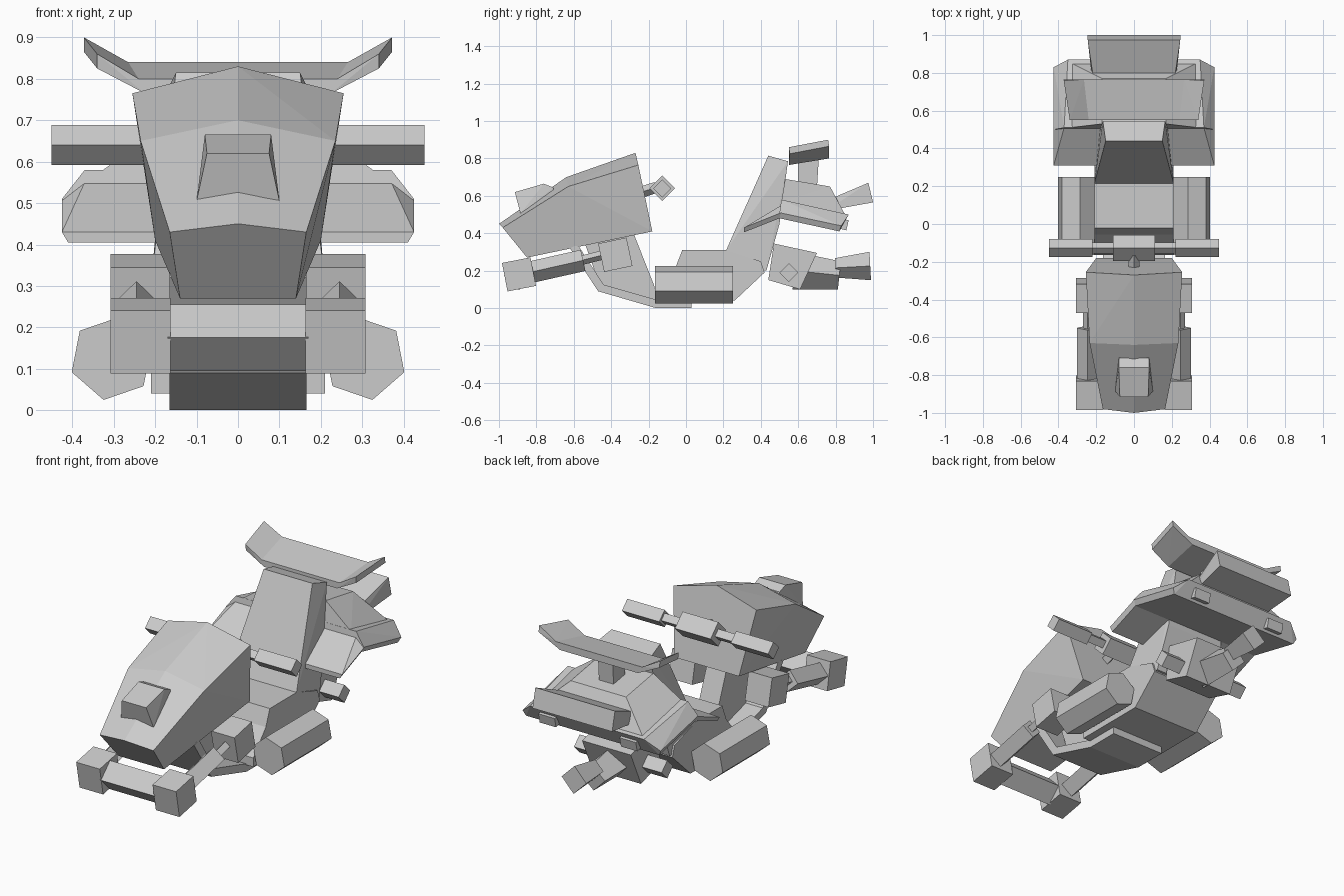
import bpy
import bmesh
from math import radians
from mathutils import Matrix, Vector

default_cube = bpy.data.objects.get("Cube")
if default_cube:
    bpy.data.objects.remove(default_cube, do_unlink=True)

# One plain painted metal for the whole vehicle
grey = bpy.data.materials.new("plain_grey")
grey.use_nodes = True
paint = (.6, .6, .6, 1)
grey.diffuse_color = paint
grey.node_tree.nodes["Principled BSDF"].inputs["Base Color"].default_value = paint


def finish(name, bm, mirrored=False):
    """Turn a bmesh into a flat shaded object, optionally mirrored across x."""
    bmesh.ops.recalc_face_normals(bm, faces=bm.faces)
    mesh = bpy.data.meshes.new(name)
    bm.to_mesh(mesh)
    bm.free()
    mesh.materials.append(grey)
    obj = bpy.data.objects.new(name, mesh)
    bpy.context.collection.objects.link(obj)
    if mirrored:
        modifier = obj.modifiers.new("Mirror", 'MIRROR')
        modifier.use_axis[0] = True
        modifier.use_mirror_merge = False
    return obj


def shell(name, *half_points):
    """Faceted symmetrical body wrapped around points given for one side."""
    bm = bmesh.new()
    for x, y, z in half_points:
        for side in ((1, -1) if x else (1,)):
            bm.verts.new((x * side, y, z))
    result = bmesh.ops.convex_hull(bm, input=bm.verts)
    unused = [g for g in result["geom_interior"] if isinstance(g, bmesh.types.BMVert)]
    bmesh.ops.delete(bm, geom=unused, context='VERTS')
    bmesh.ops.dissolve_limit(bm, angle_limit=radians(2), verts=bm.verts, edges=bm.edges)
    return finish(name, bm)


def prism(name, half_width, *profile):
    """Side profile in y and z, extruded across the width."""
    bm = bmesh.new()
    face = bm.faces.new([bm.verts.new((-half_width, y, z)) for y, z in profile])
    extruded = bmesh.ops.extrude_face_region(bm, geom=[face])["geom"]
    moved = [g for g in extruded if isinstance(g, bmesh.types.BMVert)]
    bmesh.ops.translate(bm, verts=moved, vec=(half_width * 2, 0, 0))
    return finish(name, bm)


def bar(name, start, end, radius, end_radius=None, sides=4, roll=0, mirrored=False):
    """Straight faceted bar between two points."""
    start, end = Vector(start), Vector(end)
    axis = end - start
    turn = axis.to_track_quat('Z', 'Y').to_matrix().to_4x4()
    place = Matrix.Translation((start + end) / 2) @ turn @ Matrix.Rotation(radians(roll), 4, 'Z')
    bm = bmesh.new()
    bmesh.ops.create_cone(bm, cap_ends=True, segments=sides, radius1=radius,
                          radius2=end_radius or radius, depth=axis.length, matrix=place)
    return finish(name, bm, mirrored)


def block(name, centre, size, tilt=0, mirrored=False):
    """Box tilted about the x axis."""
    place = (Matrix.Translation(centre) @ Matrix.Rotation(radians(tilt), 4, 'X')
             @ Matrix.Diagonal((*size, 1)))
    bm = bmesh.new()
    bmesh.ops.create_cube(bm, size=1, matrix=place)
    return finish(name, bm, mirrored)


# Front fairing and headlight
shell("front_fairing",
      (0, -1, .45), (.165, -.98, .43), (.14, -.85, .27),
      (0, -.64, .7), (.235, -.63, .65),
      (0, -.27, .83), (.255, -.255, .765), (.2, -.18, .41))
shell("headlight",
      (.075, -.915, .62), (.08, -.76, .665), (.1, -.885, .505),
      (.08, -.71, .645), (.1, -.87, .48), (.08, -.7, .6))

# Handlebar: centre clamp, thin rods, grips and stem
steer_y, steer_z = -.127, .64
bar("handlebar_clamp", (-.11, steer_y, steer_z), (.11, steer_y, steer_z), .068)
bar("handlebar_rod", (-.25, steer_y, steer_z), (.25, steer_y, steer_z), .03)
bar("handlebar_grip", (.22, steer_y, steer_z), (.45, steer_y, steer_z), .048, mirrored=True)
bar("handlebar_stem", (0, -.27, .61), (0, -.16, .645), .03)

# Front fork: axle, end blocks, arms, rods and pivot blocks
block_size = (.145, .155, .155)
bar("front_axle", (-.17, -.893, .175), (.17, -.893, .175), .08)
block("axle_block", (.235, -.893, .18), block_size, 11, mirrored=True)
bar("fork_arm", (.245, -.84, .19), (.245, -.55, .255), .058, mirrored=True)
bar("fork_rod", (.245, -.56, .255), (.245, -.44, .285), .025, mirrored=True)
block("pivot_block", (.235, -.378, .285), block_size, 12, mirrored=True)

# Keel under the rider and the strut that holds the fairing
prism("keel_plate", .165,
      (-.62, .32), (-.47, .09), (-.16, 0), (.03, 0),
      (.03, .045), (-.16, .045), (-.44, .125), (-.58, .34))
prism("fairing_strut", .06,
      (-.56, .4), (-.3, .45), (-.17, .12), (-.15, .03), (-.45, .09))

# Seat, backrest and side canisters
prism("seat", .21,
      (-.165, .04), (-.165, .09), (-.055, .22), (-.02, .31),
      (.215, .31), (.4, .25), (.42, .19), (.26, .04))
shell("backrest",
      (.21, .215, .31), (.21, .26, .2), (.2, .43, .2),
      (.15, .44, .815), (.165, .545, .785), (.18, .5, .45))
bar("side_canister", (.305, -.165, .125), (.305, .25, .125), .102,
    sides=6, roll=-11, mirrored=True)

# Rear wing: rising front blade, main slab, upper cowl and tail flap
shell("wing_blade",
      (.425, .31, .43), (.41, .31, .405), (.425, .51, .51),
      (.41, .5, .48), (.37, .51, .55))
shell("wing_slab",
      (.37, .51, .58), (.35, .87, .5), (.425, .5, .51),
      (.425, .83, .44), (.41, .5, .48), (.41, .82, .41))
shell("upper_cowl",
      (.17, .53, .69), (.17, .77, .65), (.34, .51, .57), (.33, .85, .5))
shell("tail_flap",
      (.2, .72, .55), (.21, .74, .57), (.245, .975, .67),
      (.245, 1, .565), (.22, .75, .52))
block("wing_nub", (.25, .81, .455), (.1, .11, .055), -13, mirrored=True)

# Spoiler with raised tips, on its post
shell("spoiler_centre",
      (.24, .55, .8), (.225, .55, .765), (.265, .765, .84), (.24, .765, .8))
for side, label in ((1, "left"), (-1, "right")):
    bm = bmesh.new()
    for x, y, z in ((.24, .55, .8), (.225, .55, .765), (.265, .765, .84), (.24, .765, .8),
                    (.34, .55, .86), (.34, .555, .825), (.372, .76, .9), (.372, .765, .865)):
        bm.verts.new((x * side, y, z))
    bmesh.ops.convex_hull(bm, input=bm.verts)
    finish("spoiler_tip_" + label, bm)
prism("spoiler_post", .045, (.6, .65), (.7, .64), (.71, .8), (.6, .79))

# Rear engine, nozzle and side pegs
prism("engine_block", .15, (.44, .15), (.47, .345), (.7, .295), (.61, .1))
bar("engine_neck", (0, .58, .2), (0, .82, .175), .1, .075)
bar("engine_nozzle", (0, .8, .215), (0, .985, .225), .052, .076)
bar("engine_peg", (.12, .55, .19), (.27, .55, .19), .05, mirrored=True)
